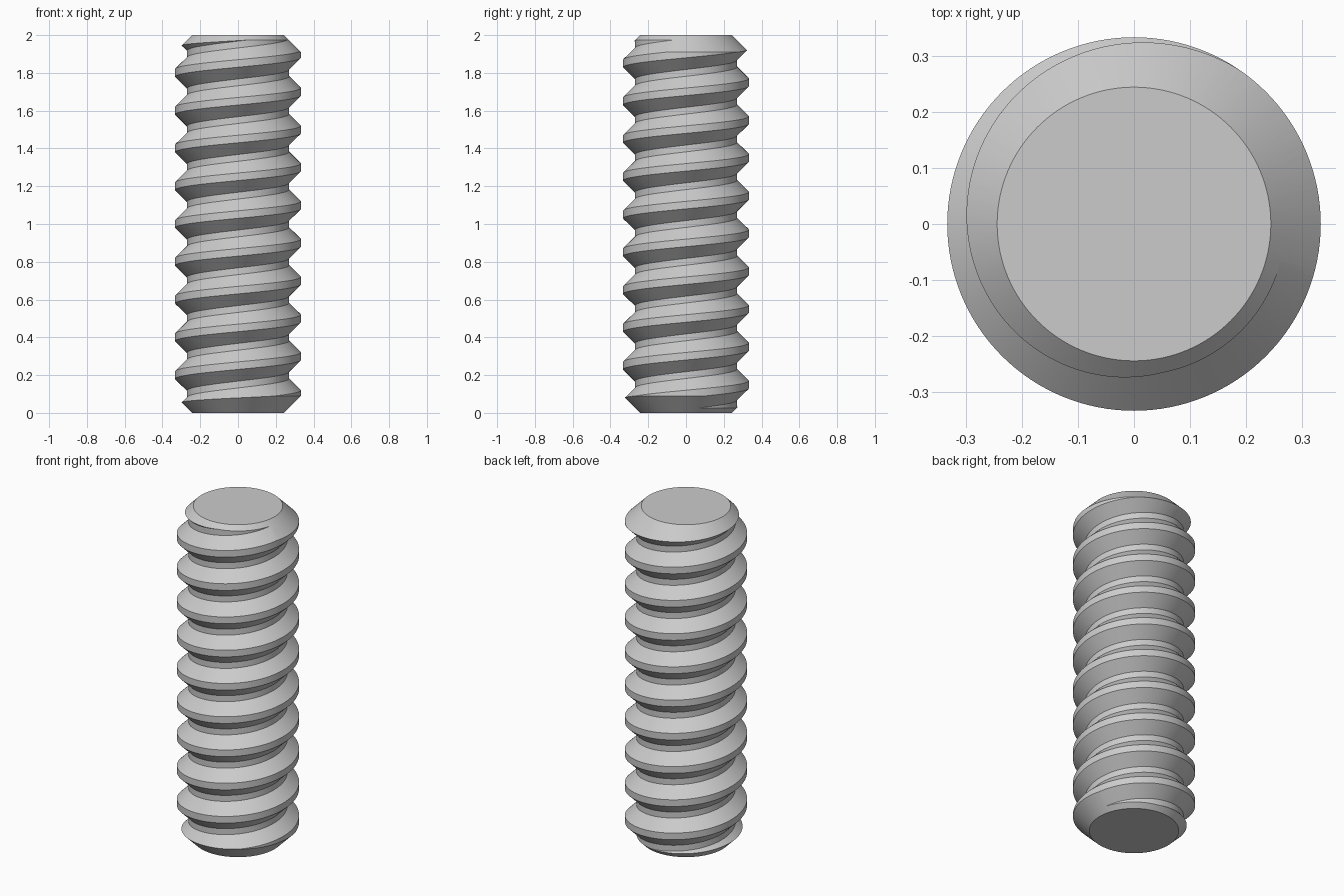
import bpy, bmesh, math

if "Cube" in bpy.data.objects:
    bpy.data.objects.remove(bpy.data.objects["Cube"], do_unlink=True)

HEIGHT, PITCH, SEGMENTS = 2.0, 0.2, 128
CREST_R, ROOT_R, END_R = 0.333, 0.27, 0.244
CREST_FLAT, ROOT_FLAT = 0.04, 0.036
TURNS = 15

steel = bpy.data.materials.new("light_grey_steel")
steel.use_nodes = True
steel.diffuse_color = (0.6, 0.6, 0.6, 1)
steel.node_tree.nodes["Principled BSDF"].inputs["Base Color"].default_value = (0.6, 0.6, 0.6, 1)


def make_object(name, bm):
    bmesh.ops.recalc_face_normals(bm, faces=bm.faces)
    mesh = bpy.data.meshes.new(name)
    bm.to_mesh(mesh)
    bm.free()
    mesh.materials.append(steel)
    obj = bpy.data.objects.new(name, mesh)
    bpy.context.collection.objects.link(obj)
    return obj


# One pitch of the thread profile: crest flat, then root flat
profile = [(CREST_R, -CREST_FLAT / 2), (CREST_R, CREST_FLAT / 2),
           (ROOT_R, (PITCH - ROOT_FLAT) / 2), (ROOT_R, (PITCH + ROOT_FLAT) / 2)]
step = len(profile)
rows = TURNS * step

# Overlong right-handed thread, one column of profile points per angle
bm = bmesh.new()
columns = []
for i in range(SEGMENTS):
    a = math.tau * i / SEGMENTS
    rise = PITCH * (i / SEGMENTS - 2.5)
    columns.append([bm.verts.new((r * math.cos(a), r * math.sin(a), z + rise + PITCH * k))
                    for k in range(TURNS) for r, z in profile])
for i in range(SEGMENTS):
    wrap = i == SEGMENTS - 1
    nxt, shift = columns[(i + 1) % SEGMENTS], step if wrap else 0
    for j in range(rows - 1 - shift):
        bm.faces.new((columns[i][j], nxt[j + shift], nxt[j + shift + 1], columns[i][j + 1]))

# Close both ends with fans that are trimmed away afterwards
low = bm.verts.new((0, 0, -1))
high = bm.verts.new((0, 0, HEIGHT + 1))
for edge in [e for e in bm.edges if e.is_boundary]:
    apex = low if edge.verts[0].co.z < HEIGHT / 2 else high
    bm.faces.new((*edge.verts, apex))
rod = make_object("threaded_rod", bm)

# Chamfered envelope that trims the rod to length
bm = bmesh.new()
flare = 0.2
outline = [(END_R, 0), (END_R + flare, flare),
           (END_R + flare, HEIGHT - flare), (END_R, HEIGHT)]
rings = [[bm.verts.new((r * math.cos(math.tau * i / SEGMENTS), r * math.sin(math.tau * i / SEGMENTS), z))
          for i in range(SEGMENTS)] for r, z in outline]
for lower, upper in zip(rings, rings[1:]):
    for i in range(SEGMENTS):
        n = (i + 1) % SEGMENTS
        bm.faces.new((lower[i], lower[n], upper[n], upper[i]))
bm.faces.new(rings[0])
bm.faces.new(rings[-1])
envelope = make_object("trim_envelope", bm)

# Trim, apply, and shade smooth with crisp thread edges
trim = rod.modifiers.new("trim", "BOOLEAN")
trim.operation, trim.solver, trim.object = "INTERSECT", "EXACT", envelope
bpy.ops.object.select_all(action="DESELECT")
rod.select_set(True)
bpy.context.view_layer.objects.active = rod
bpy.ops.object.modifier_apply(modifier=trim.name)
bpy.data.objects.remove(envelope, do_unlink=True)
bpy.ops.object.shade_smooth_by_angle(angle=math.radians(30))
